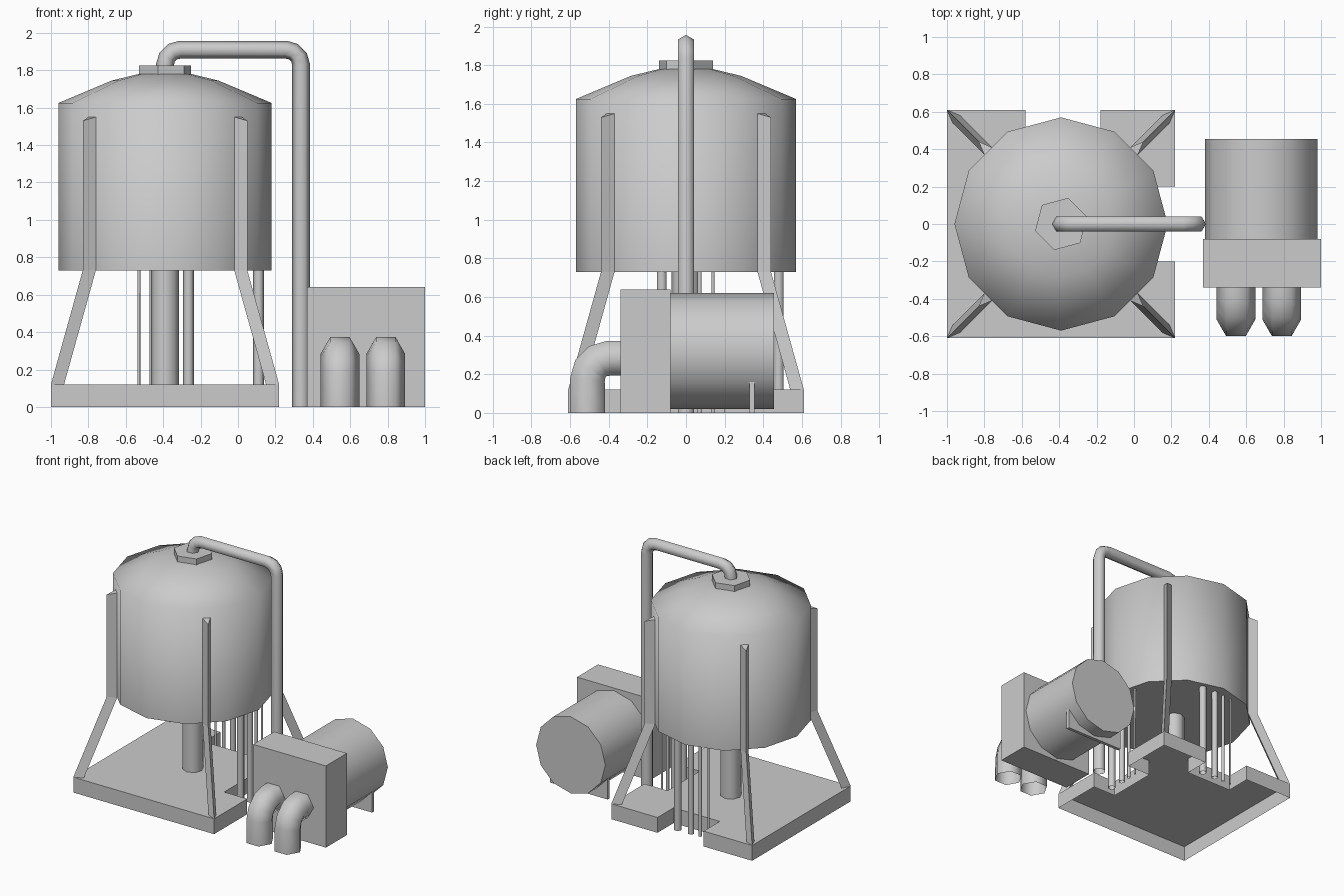
import bpy, bmesh
from math import sin, cos, pi, radians
from mathutils import Vector, Matrix

cube = bpy.data.objects.get("Cube")
if cube:
    bpy.data.objects.remove(cube, do_unlink=True)

GREY = (0.6, 0.6, 0.6, 1)
metal = bpy.data.materials.new("grey metal")
metal.use_nodes = True
metal.diffuse_color = GREY
metal.node_tree.nodes["Principled BSDF"].inputs["Base Color"].default_value = GREY

TANK_X = -0.39
X, Y = Vector((1, 0, 0)), Vector((0, 1, 0))


def finish(bm, name, smooth_angle=0):
    """Turn a bmesh into an object; edges sharper than smooth_angle stay hard."""
    bmesh.ops.recalc_face_normals(bm, faces=bm.faces)
    for f in bm.faces:
        f.smooth = smooth_angle > 0
    for e in bm.edges:
        e.smooth = e.calc_face_angle(0) < radians(smooth_angle)
    mesh = bpy.data.meshes.new(name)
    bm.to_mesh(mesh)
    bm.free()
    mesh.materials.append(metal)
    obj = bpy.data.objects.new(name, mesh)
    bpy.context.collection.objects.link(obj)
    return obj


def skin(bm, rings):
    """Join successive vertex rings with quads."""
    for a, b in zip(rings, rings[1:]):
        for i in range(len(a)):
            j = (i + 1) % len(a)
            bm.faces.new((a[i], a[j], b[j], b[i]))


def box(name, lo, hi):
    lo, hi = Vector(lo), Vector(hi)
    bm = bmesh.new()
    size = Matrix.Diagonal((hi - lo).to_4d())
    bmesh.ops.create_cube(bm, size=1, matrix=Matrix.Translation((lo + hi) / 2) @ size)
    return finish(bm, name)


def pipe(name, path, radius, side=Y, phase=0.0, sides=6):
    """Open tube swept along a flat path; side is the path plane's normal."""
    pts = [Vector(p) for p in path]
    bm = bmesh.new()
    rings = []
    for i, p in enumerate(pts):
        ahead = (pts[min(i + 1, len(pts) - 1)] - p).normalized()
        behind = (p - pts[max(i - 1, 0)]).normalized()
        across = (ahead + behind).normalized().cross(side)
        angles = [phase + 2 * pi * k / sides for k in range(sides)]
        rings.append([bm.verts.new(p + radius * (cos(a) * across + sin(a) * side))
                      for a in angles])
    skin(bm, rings)
    return finish(bm, name, 75)


def arc(centre, u, v, r, steps=3):
    """Quarter turn from direction u to direction v."""
    c, u, v = Vector(centre), Vector(u), Vector(v)
    return [c + r * (cos(t) * u + sin(t) * v)
            for t in (pi / 2 * k / steps for k in range(steps + 1))]


# Base tray: notched outline, open underneath
outline = [(-1, -.61), (.22, -.61), (.22, -.2), (.02, -.2), (.02, .2), (.22, .2),
           (.22, .61), (-.18, .61), (-.18, .41), (-.58, .41), (-.58, .61), (-1, .61)]
bm = bmesh.new()
rings = [[bm.verts.new((x, y, z)) for x, y in outline] for z in (0, .12)]
skin(bm, rings)
bm.faces.new(rings[1])
finish(bm, "base_tray")

# Tank: twelve-sided body with a shallow dome
bm = bmesh.new()
rings = []
for r, z in ((.57, .73), (.57, 1.625), (.285, 1.745), (.14, 1.78)):
    rings.append([bm.verts.new((TANK_X + r * cos(k * pi / 6), r * sin(k * pi / 6), z))
                  for k in range(12)])
skin(bm, rings)
bm.faces.new(rings[0])
bm.faces.new(rings[-1])
finish(bm, "tank", 75)

# Hexagonal flange on the dome
bm = bmesh.new()
bmesh.ops.create_cone(bm, cap_ends=True, segments=6, radius1=.144, radius2=.144, depth=.05,
                      matrix=Matrix.Translation((TANK_X, 0, 1.8)) @ Matrix.Rotation(pi / 4, 4, 'Z'))
finish(bm, "tank_flange")

# Legs: three-sided posts, upright along the tank and splayed below
for sx, side_name in ((1, "left"), (-1, "right")):
    for sy, end_name in ((1, "back"), (-1, "front")):
        bm = bmesh.new()
        rings = []
        for spread, z in ((.17, .12), (0, .73), (0, 1.55)):
            ring = []
            for a, b, drop in ((.44, .44, .02), (.41, .37, 0), (.37, .41, 0)):
                top_drop = drop if z > 1 else 0
                ring.append(bm.verts.new((TANK_X + sx * (a + spread),
                                          sy * (b + spread), z - top_drop)))
            rings.append(ring)
        skin(bm, rings)
        bm.faces.new(rings[0])
        bm.faces.new(rings[-1])
        finish(bm, f"leg_{end_name}_{side_name}")

# Central drain and the two rows of thinning pipes under the tank
pipe("drain_pipe", [(TANK_X, 0, .12), (TANK_X, 0, .74)], .075, sides=8)
for i, (step, r) in enumerate(((0, .029), (.115, .024), (.195, .013), (.265, .008))):
    for row, x, y in (("side", .11, -.125 + step), ("back", -.265 - step, .48)):
        pipe(f"{row}_pipe_{i + 1}", [(x, y, 0), (x, y, .74)], r)

# Overhead pipe from the flange down to the ground
up, down = (0, 0, 1), (0, 0, -1)
path = [(TANK_X, 0, 1.79)]
path += arc((TANK_X + .08, 0, 1.83), -X, up, .08)
path += arc((.257, 0, 1.83), up, X, .08)
path += [(.337, 0, 0)]
pipe("overhead_pipe", path, .0475)

# Pump: housing, motor drum and motor support
box("pump_housing", (.37, -.34, 0), (1, -.08, .64))
bm = bmesh.new()
bmesh.ops.create_cone(bm, cap_ends=True, segments=12, radius1=.3, radius2=.3, depth=.545,
                      matrix=Matrix.Translation((.68, .1825, .32)) @ Matrix.Rotation(pi / 2, 4, 'X'))
finish(bm, "motor_drum", 75)
box("motor_support", (.43, .33, 0), (.93, .355, .18))

# Two elbow pipes in front of the housing
for name, x in (("right", .545), ("left", .79)):
    path = [(x, -.33, .283)]
    path += arc((x, -.4, .173), up, -Y, .11)
    path += [(x, -.51, 0)]
    pipe(f"elbow_pipe_{name}", path, .104, side=X, phase=pi / 2)
